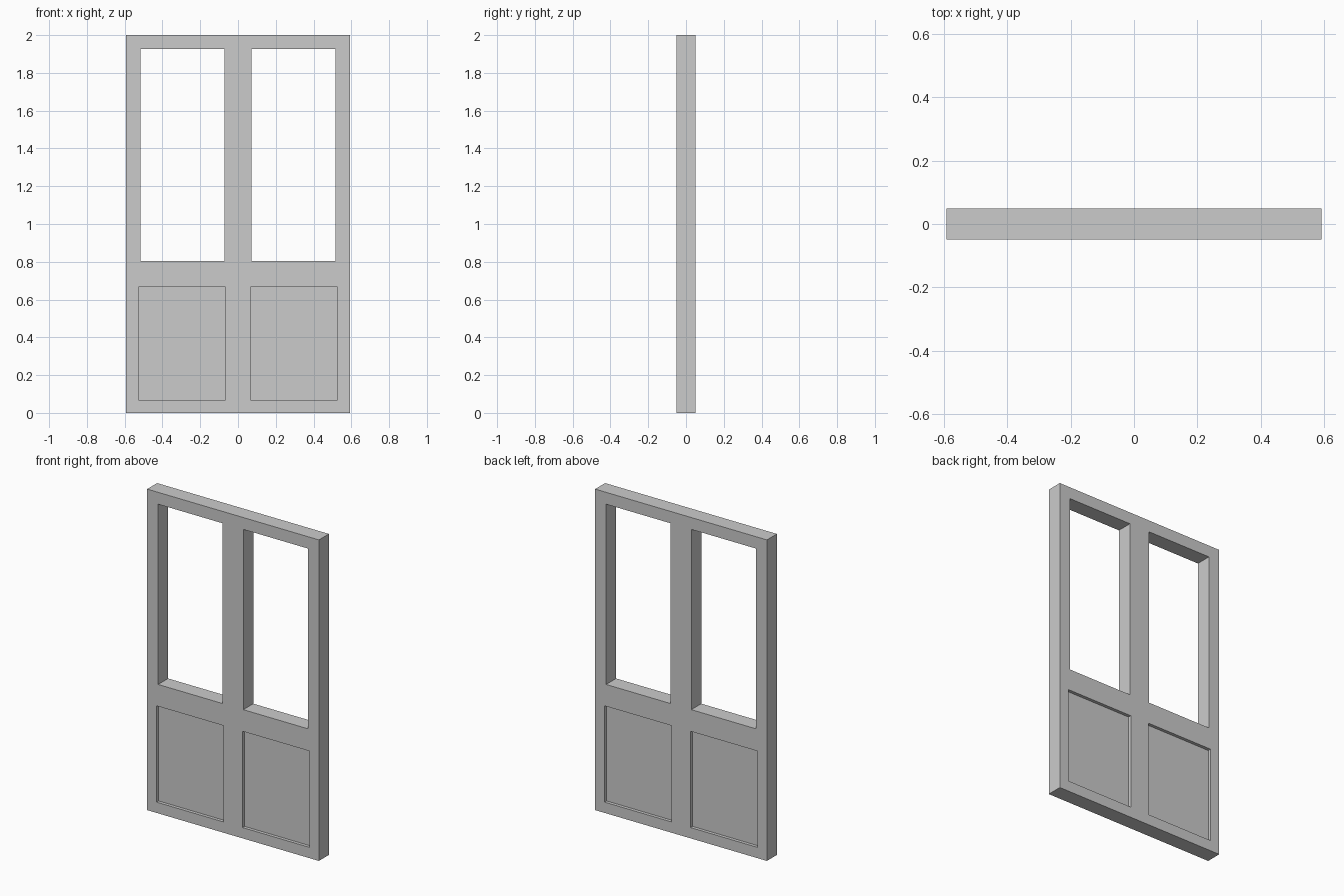
import bpy

if "Cube" in bpy.data.objects:
    bpy.data.objects.remove(bpy.data.objects["Cube"])

HALF_W, HEIGHT, HALF_T = 0.592, 2.0, 0.049
RECESS = 0.02


def box(name, x0, x1, y0, y1, z0, z1):
    bpy.ops.mesh.primitive_cube_add(
        size=1, location=((x0 + x1) / 2, (y0 + y1) / 2, (z0 + z1) / 2))
    ob = bpy.context.object
    ob.name = name
    ob.scale = (x1 - x0, y1 - y0, z1 - z0)
    bpy.ops.object.transform_apply(location=True, rotation=False, scale=True)
    return ob


def cut(target, x0, x1, y0, y1, z0, z1):
    cutter = box("cutter", x0, x1, y0, y1, z0, z1)
    cutter.hide_render = True
    mod = target.modifiers.new("cut", 'BOOLEAN')
    mod.operation = 'DIFFERENCE'
    mod.solver = 'EXACT'
    mod.object = cutter
    bpy.context.view_layer.objects.active = target
    bpy.ops.object.modifier_apply(modifier=mod.name)
    bpy.data.objects.remove(cutter)


# Door slab
door = box("double_door", -HALF_W, HALF_W, -HALF_T, HALF_T, 0, HEIGHT)

for side in (-1, 1):
    # Open window, right through the slab
    a, b = sorted((side * 0.071, side * 0.516))
    cut(door, a, b, -0.2, 0.2, 0.803, 1.926)
    # Sunken lower panel on front and back
    a, b = sorted((side * 0.065, side * 0.528))
    for face in (-1, 1):
        y0, y1 = sorted((face * (HALF_T - RECESS), face * 0.2))
        cut(door, a, b, y0, y1, 0.067, 0.667)
